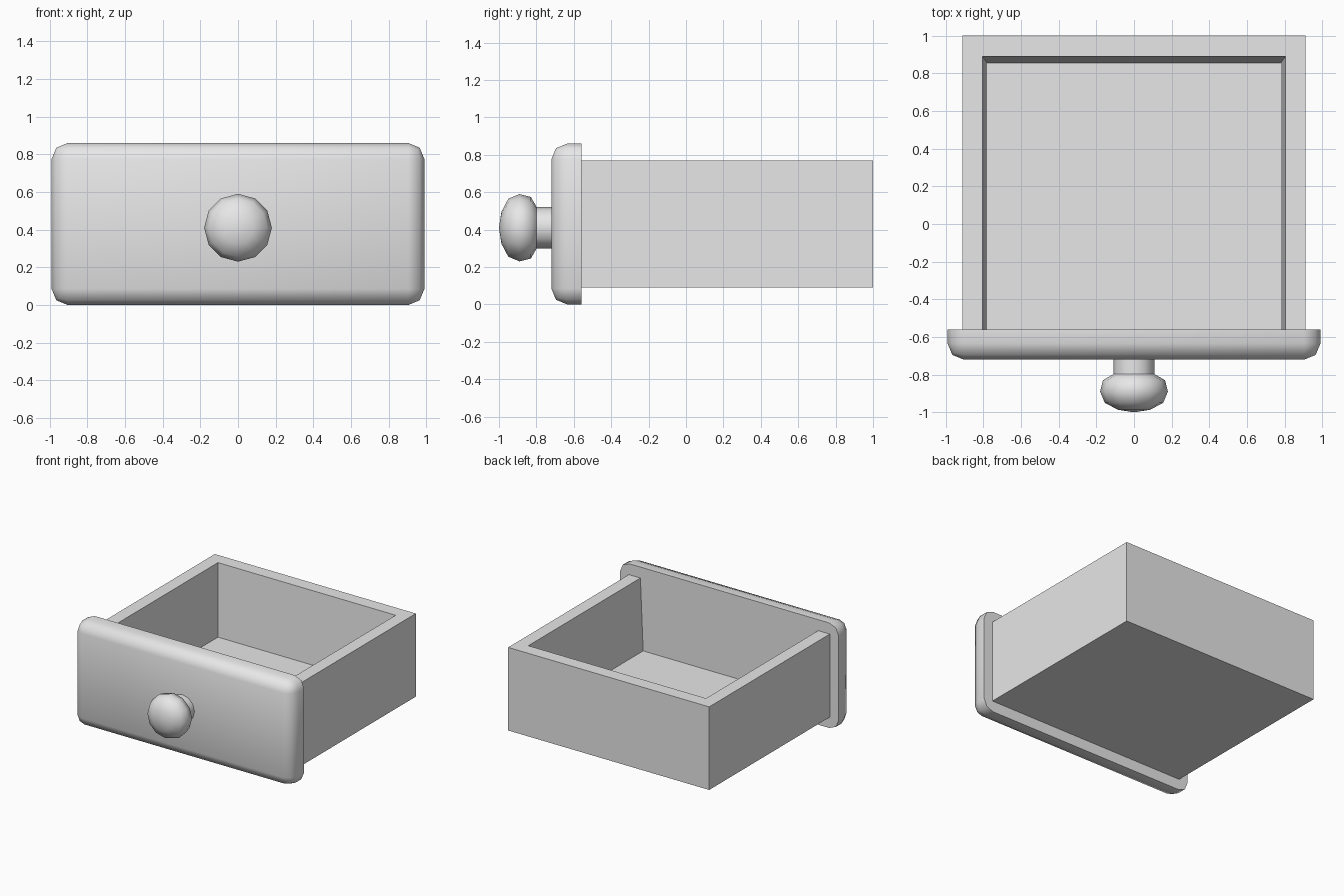
import bpy, bmesh, math
from mathutils import Matrix, Vector

cube = bpy.data.objects.get("Cube")
if cube:
    bpy.data.objects.remove(cube, do_unlink=True)

GREY = (0.8, 0.8, 0.8, 1)
mat = bpy.data.materials.new("plain_grey")
mat.use_nodes = True
mat.diffuse_color = GREY
mat.node_tree.nodes["Principled BSDF"].inputs["Base Color"].default_value = GREY


def finish(name, bm, smooth=False):
    bmesh.ops.recalc_face_normals(bm, faces=bm.faces)
    mesh = bpy.data.meshes.new(name)
    bm.to_mesh(mesh)
    bm.free()
    mesh.materials.append(mat)
    obj = bpy.data.objects.new(name, mesh)
    bpy.context.collection.objects.link(obj)
    if smooth:
        bpy.ops.object.select_all(action='DESELECT')
        obj.select_set(True)
        bpy.context.view_layer.objects.active = obj
        bpy.ops.object.shade_smooth_by_angle(angle=math.radians(55))
    return obj


def box(bm, low, high):
    low, high = Vector(low), Vector(high)
    size = Matrix.Diagonal(high - low).to_4x4()
    bmesh.ops.create_cube(bm, size=1, matrix=Matrix.Translation((low + high) / 2) @ size)


BACK_OF_PANEL = -0.56

# Front panel: every edge rounded except the ones around its flat back
bm = bmesh.new()
box(bm, (-0.99, -0.72, 0), (0.99, BACK_OF_PANEL, 0.86))
edges = [e for e in bm.edges if any(v.co.y < -0.7 for v in e.verts)]
bmesh.ops.bevel(bm, geom=edges, offset=0.085, segments=2, profile=0.5, affect='EDGES')
finish("front_panel", bm, smooth=True)

# Drawer tray: U-shaped walls with slightly tapering inner faces and a floor
bm = bmesh.new()
outer = (0.91, 1.0)
inner_top = (0.805, 0.89)
inner_floor = (0.78, 0.855)


def u_loop(half_width, back, z):
    corners = ((-half_width, BACK_OF_PANEL), (-half_width, back),
               (half_width, back), (half_width, BACK_OF_PANEL))
    return [bm.verts.new((x, y, z)) for x, y in corners]


loops = [u_loop(*outer, 0.09), u_loop(*outer, 0.77),
         u_loop(*inner_top, 0.77), u_loop(*inner_floor, 0.18)]
for a, b in zip(loops, loops[1:]):
    for i in range(3):
        bm.faces.new((a[i], a[i + 1], b[i + 1], b[i]))
bm.faces.new(loops[0])
bm.faces.new(loops[-1])
# U-shaped front end that meets the panel
bm.faces.new([l[0] for l in loops] + [l[3] for l in reversed(loops)])
finish("drawer_tray", bm)

# Round knob and its neck, turned about the front-to-back axis
bm = bmesh.new()
profile = [(0, -1.0), (0.085, -0.987), (0.155, -0.95), (0.18, -0.89),
           (0.165, -0.83), (0.11, -0.798), (0.11, -0.71)]
verts = [bm.verts.new((0, y, 0.41 + r)) for r, y in profile]
chain = [bm.edges.new(pair) for pair in zip(verts, verts[1:])]
bmesh.ops.spin(bm, geom=verts + chain, cent=(0, 0, 0.41), axis=(0, 1, 0),
               angle=math.tau, steps=12)
bmesh.ops.remove_doubles(bm, verts=bm.verts, dist=0.001)
finish("knob", bm, smooth=True)
